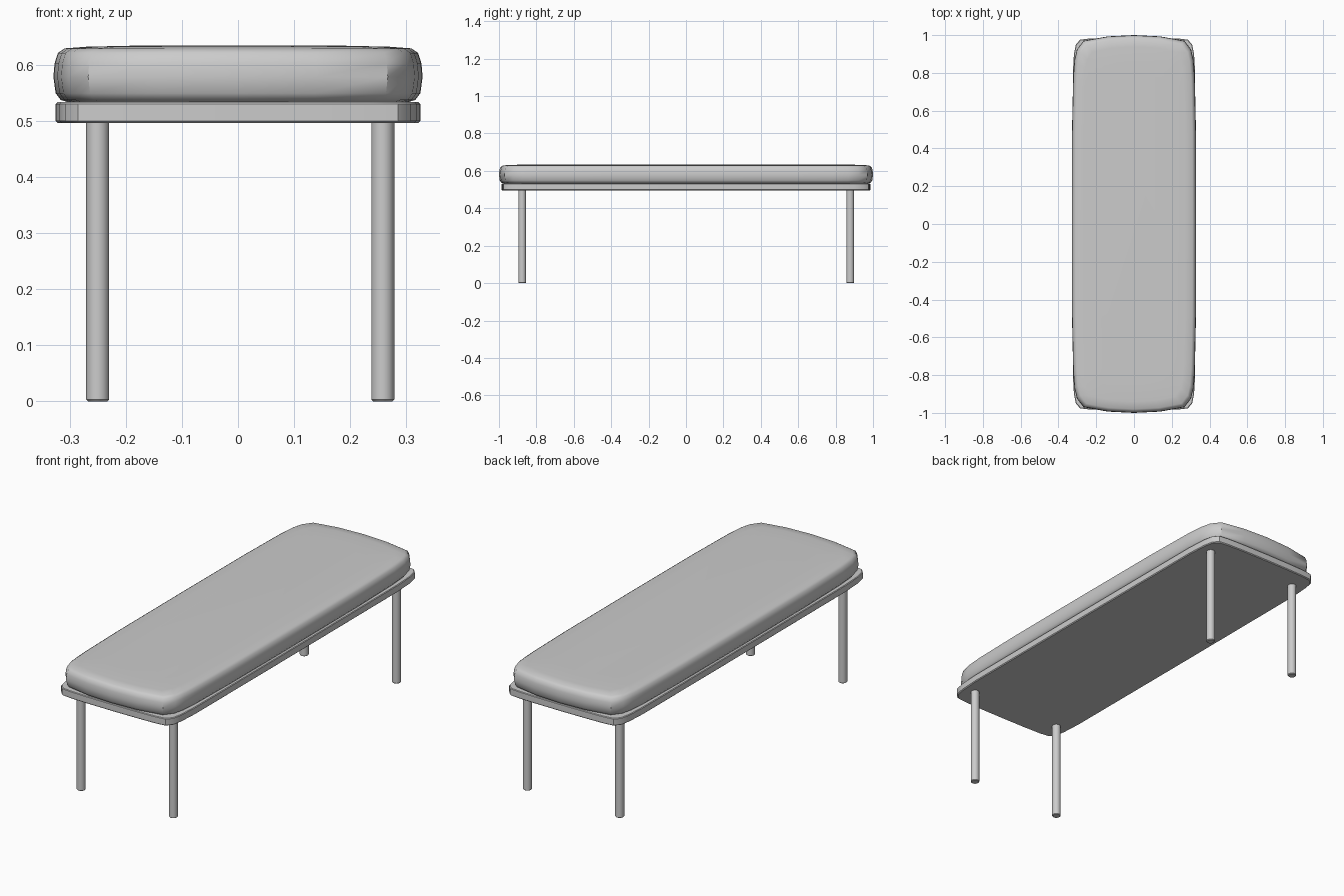
import bpy, bmesh

if "Cube" in bpy.data.objects:
    bpy.data.objects.remove(bpy.data.objects["Cube"])

mat = bpy.data.materials.new("light grey")
mat.diffuse_color = (0.6, 0.6, 0.6, 1)
mat.use_nodes = True
mat.node_tree.nodes["Principled BSDF"].inputs["Base Color"].default_value = mat.diffuse_color


def finish(bm, name, angle):
    bmesh.ops.recalc_face_normals(bm, faces=bm.faces[:])
    me = bpy.data.meshes.new(name)
    bm.to_mesh(me)
    bm.free()
    ob = bpy.data.objects.new(name, me)
    bpy.context.collection.objects.link(ob)
    me.materials.append(mat)
    bpy.ops.object.select_all(action='DESELECT')
    ob.select_set(True)
    bpy.context.view_layer.objects.active = ob
    bpy.ops.object.shade_smooth_by_angle(angle=angle)
    return ob


def full_outline(quarter):
    """Mirror a quarter outline (from +x axis to +y axis) into a closed loop."""
    half = quarter + [(-x, y) for x, y in quarter[-2::-1]]
    return half + [(x, -y) for x, y in half[-2:0:-1]]


def loft(name, quarter, rings, angle=0.7):
    """Stack inset copies of the outline; rings are (inset, z)."""
    pts = full_outline(quarter)
    w, l = quarter[0][0], quarter[-1][1]
    bm = bmesh.new()
    loops = [[bm.verts.new((x * (w - d) / w, y * (l - d) / l, z)) for x, y in pts]
             for d, z in rings]
    n = len(pts)
    for a, b in zip(loops, loops[1:]):
        for i in range(n):
            j = (i + 1) % n
            bm.faces.new((a[i], a[j], b[j], b[i]))
    bm.faces.new(loops[0][::-1])
    bm.faces.new(loops[-1])
    return finish(bm, name, angle)


# Padded cushion with softly bowed ends
loft("cushion",
     [(0.329, 0), (0.328, 0.5), (0.322, 0.78), (0.315, 0.87), (0.302, 0.925),
      (0.267, 0.97), (0.14, 0.993), (0, 1.0)],
     [(0.03, 0.532), (0.013, 0.537), (0.004, 0.549), (0, 0.578), (0.002, 0.602),
      (0.008, 0.621), (0.02, 0.629), (0.06, 0.632), (0.15, 0.634)])

# Flat seat board
loft("seat_board",
     [(0.325, 0), (0.324, 0.8), (0.318, 0.90), (0.308, 0.95), (0.285, 0.976),
      (0.235, 0.982), (0.14, 0.985), (0, 0.986)],
     [(0.004, 0.496), (0, 0.5), (0, 0.53), (0.003, 0.533)], 0.6)

# Four round legs with a small chamfer at the foot
for side, x in (("left", -0.25), ("right", 0.258)):
    for end, y in (("front", -0.876), ("back", 0.878)):
        bm = bmesh.new()
        bmesh.ops.create_cone(bm, cap_ends=True, segments=20,
                              radius1=0.0205, radius2=0.0205, depth=0.5)
        foot = [e for e in bm.edges if all(v.co.z < 0 for v in e.verts)]
        bmesh.ops.bevel(bm, geom=foot, offset=0.003, segments=1, affect='EDGES')
        bmesh.ops.translate(bm, verts=bm.verts[:], vec=(x, y, 0.25))
        finish(bm, f"{end}_{side}_leg", 0.6)
